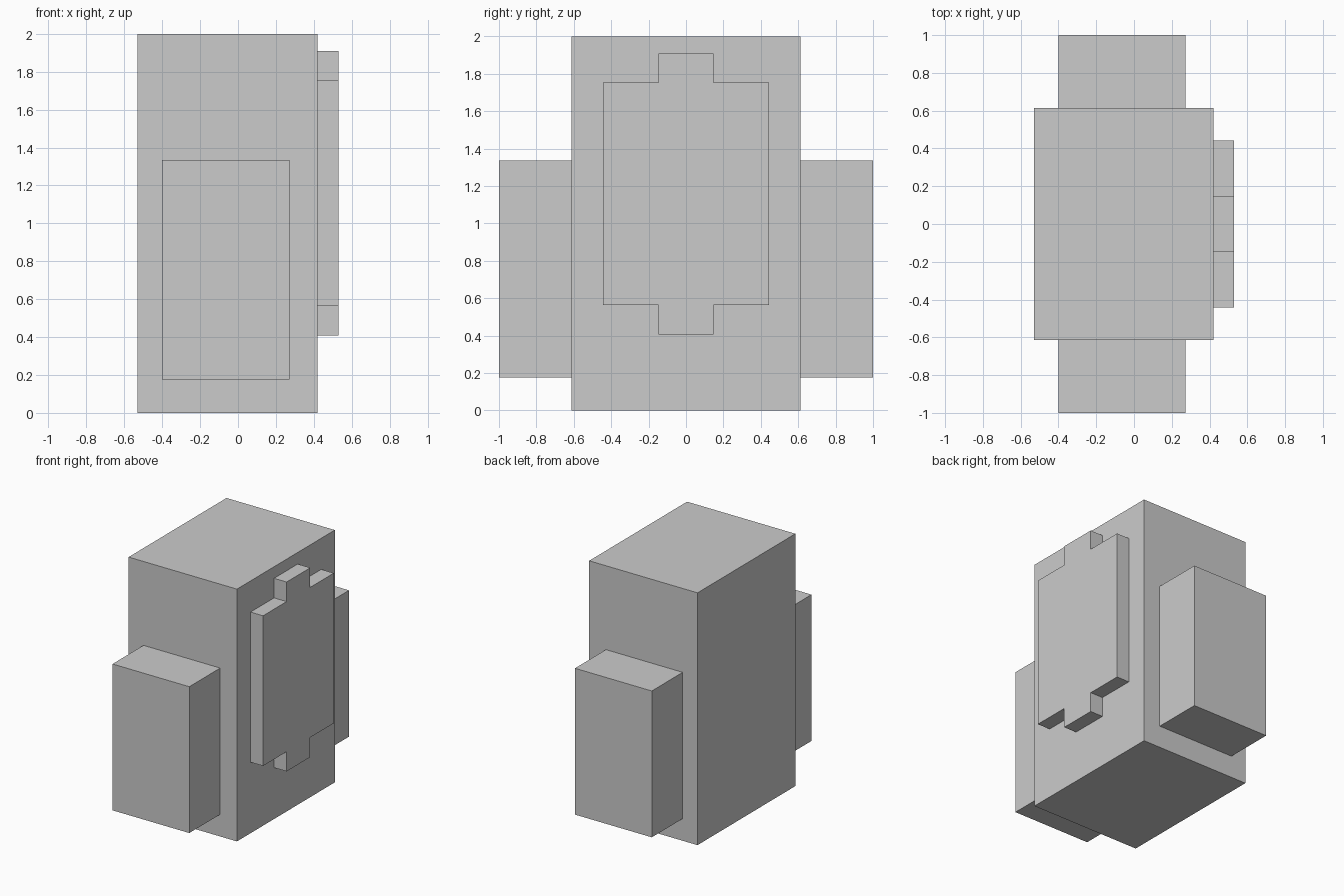
import bpy
import bmesh

cube = bpy.data.objects.get("Cube")
if cube:
    bpy.data.objects.remove(cube, do_unlink=True)

grey = bpy.data.materials.new("plain_grey")
grey.use_nodes = True
colour = (0.6, 0.6, 0.6, 1)
grey.diffuse_color = colour
grey.node_tree.nodes["Principled BSDF"].inputs["Base Color"].default_value = colour


def extrude_profile(name, outline, x0, x1):
    """Extrude a (y, z) outline along x."""
    bm = bmesh.new()
    face = bm.faces.new([bm.verts.new((x0, y, z)) for y, z in outline])
    result = bmesh.ops.extrude_face_region(bm, geom=[face])
    verts = [v for v in result["geom"] if isinstance(v, bmesh.types.BMVert)]
    bmesh.ops.translate(bm, verts=verts, vec=(x1 - x0, 0, 0))
    bmesh.ops.recalc_face_normals(bm, faces=bm.faces[:])
    mesh = bpy.data.meshes.new(name)
    bm.to_mesh(mesh)
    bm.free()
    mesh.materials.append(grey)
    obj = bpy.data.objects.new(name, mesh)
    bpy.context.collection.objects.link(obj)
    return obj


def box(name, x0, x1, y0, y1, z0, z1):
    return extrude_profile(name, [(y0, z0), (y1, z0), (y1, z1), (y0, z1)], x0, x1)


# Tall main body
HALF = 0.613
SIDE = 0.42
box("body", -0.53, SIDE, -HALF, HALF, 0, 2)

# Matching blocks on the front and back
box("front_block", -0.4, 0.273, -1, -HALF, 0.175, 1.335)
box("back_block", -0.4, 0.273, HALF, 1, 0.175, 1.335)

# Raised side panel with a centred tab above and below
half_outline = [(0.148, 0.407), (0.148, 0.563), (0.443, 0.563),
                (0.443, 1.753), (0.148, 1.753), (0.148, 1.908)]
outline = half_outline + [(-y, z) for y, z in reversed(half_outline)]
extrude_profile("side_panel", outline, SIDE, 0.53)
